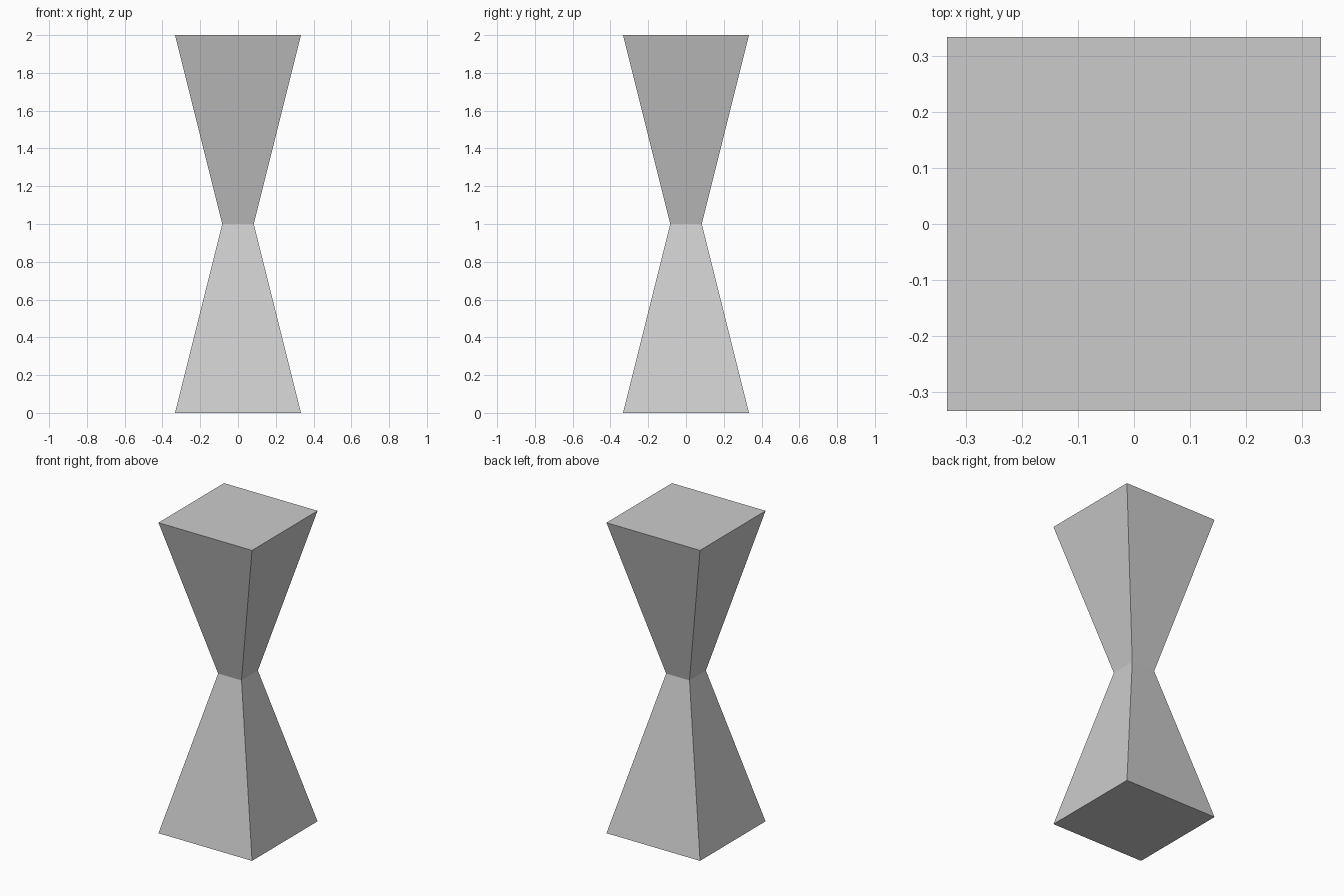
import bpy, bmesh

if "Cube" in bpy.data.objects:
    bpy.data.objects.remove(bpy.data.objects["Cube"])

# Square cross-sections from bottom to top: (half width, height)
PROFILE = [(1 / 3, 0.0), (1 / 12, 1.0), (1 / 3, 2.0)]
CORNERS = [(-1, -1), (1, -1), (1, 1), (-1, 1)]

bm = bmesh.new()
rings = [[bm.verts.new((x * h, y * h, z)) for x, y in CORNERS] for h, z in PROFILE]

# Tapered sides
for low, high in zip(rings, rings[1:]):
    for i in range(4):
        j = (i + 1) % 4
        bm.faces.new((low[i], low[j], high[j], high[i]))

# Bottom and top caps
bm.faces.new(rings[0][::-1])
bm.faces.new(rings[-1])

mesh = bpy.data.meshes.new("hourglass_pillar")
bm.to_mesh(mesh)
bm.free()
bpy.context.collection.objects.link(bpy.data.objects.new("hourglass_pillar", mesh))
